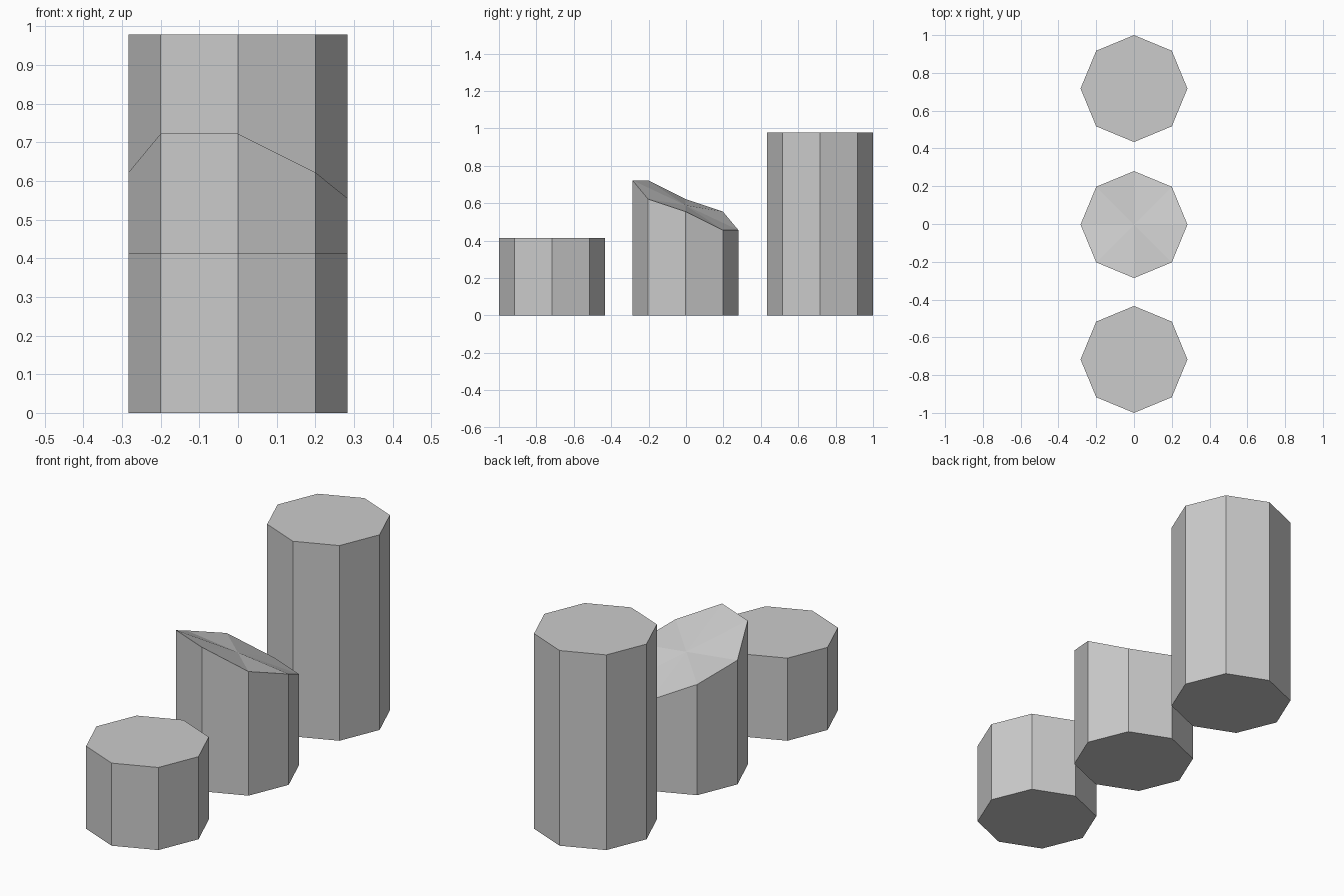
import bpy, bmesh
from math import cos, sin, tau

if "Cube" in bpy.data.objects:
    bpy.data.objects.remove(bpy.data.objects["Cube"])

RADIUS = 0.283
SIDES = 8


def column(name, y, heights, fan=False):
    """Octagonal column; heights run counter-clockwise starting at +x."""
    bm = bmesh.new()
    ring = [(RADIUS * cos(tau * i / SIDES), y + RADIUS * sin(tau * i / SIDES)) for i in range(SIDES)]
    low = [bm.verts.new((px, py, 0)) for px, py in ring]
    top = [bm.verts.new((px, py, h)) for (px, py), h in zip(ring, heights)]
    bm.faces.new(low[::-1])
    for i in range(SIDES):
        j = (i + 1) % SIDES
        bm.faces.new((low[i], low[j], top[j], top[i]))
    if fan:
        # uneven cap: triangles meeting at the average height
        centre = bm.verts.new((0, y, sum(heights) / SIDES))
        for i in range(SIDES):
            bm.faces.new((top[i], top[(i + 1) % SIDES], centre))
    else:
        bm.faces.new(top)
    mesh = bpy.data.meshes.new(name)
    bm.to_mesh(mesh)
    bm.free()
    obj = bpy.data.objects.new(name, mesh)
    bpy.context.collection.objects.link(obj)
    return obj


# Short front column, slanted middle column, tall back column
column("short_column", -0.717, [0.414] * SIDES)
column("slanted_column", -0.003,
       [0.555, 0.456, 0.456, 0.555, 0.622, 0.722, 0.722, 0.622], fan=True)
column("tall_column", 0.717, [0.978] * SIDES)
